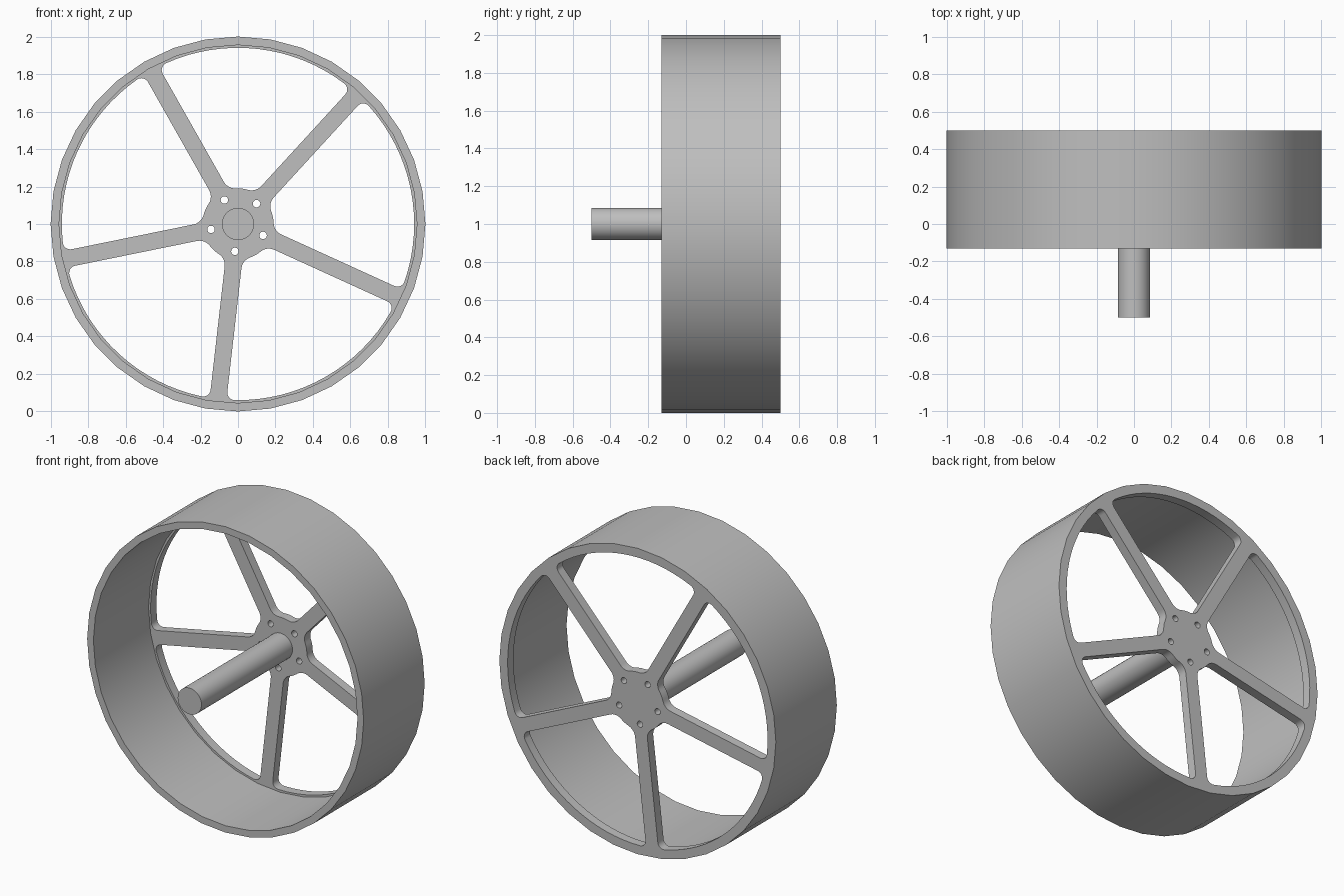
import bpy, bmesh
from math import sin, cos, asin, pi, radians
from mathutils import Vector, Matrix

cube = bpy.data.objects.get("Cube")
if cube:
    bpy.data.objects.remove(cube)

CENTRE = Vector((0, 0, 1))
R_RIM, R_WALL, R_OPEN, R_HUB = 1.0, 0.955, 0.94, 0.19
Y_FRONT, Y_BACK, PLATE = -0.13, 0.5, 0.06
SPOKES, HALF_SPOKE, FIRST = 5, 0.045, radians(47.5)
SIDES = 36

grey = bpy.data.materials.new("plain grey")
grey.use_nodes = True
colour = (0.52, 0.52, 0.52, 1)
grey.diffuse_color = colour
grey.node_tree.nodes["Principled BSDF"].inputs["Base Color"].default_value = colour


def finish(obj):
    obj.data.materials.append(grey)
    bpy.ops.object.select_all(action='DESELECT')
    obj.select_set(True)
    bpy.context.view_layer.objects.active = obj
    bpy.ops.object.shade_smooth_by_angle(angle=radians(30))


def add_mesh(name, bm):
    bmesh.ops.recalc_face_normals(bm, faces=bm.faces)
    mesh = bpy.data.meshes.new(name)
    bm.to_mesh(mesh)
    bm.free()
    obj = bpy.data.objects.new(name, mesh)
    bpy.context.collection.objects.link(obj)
    obj.location = CENTRE
    finish(obj)


def polar(r, a):
    return Vector((r * cos(a), r * sin(a)))


def arc(centre, r, start, end, steps):
    return [centre + polar(r, start + (end - start) * i / steps) for i in range(steps + 1)]


def circle(centre, r, sides):
    return arc(centre, r, 0, 2 * pi, sides)[:-1]


def window(middle, f_out=0.04, f_hub=0.07):
    """Opening between two spokes with rounded corners."""
    half = pi / SPOKES
    normal = half + pi / 2
    a = half - asin((HALF_SPOKE + f_out) / (R_OPEN - f_out))
    b = half - asin((HALF_SPOKE + f_hub) / (R_HUB + f_hub))
    side = arc(Vector((0, 0)), R_OPEN, 0, a, 8)
    side += arc(polar(R_OPEN - f_out, a), f_out, a, normal, 6)[1:]
    side += arc(polar(R_HUB + f_hub, b), f_hub, normal, b + pi, 6)
    side += arc(Vector((0, 0)), R_HUB, b, 0, 3)[1:]
    mirrored = [Vector((p.x, -p.y)) for p in side[-2:0:-1]]
    return [Matrix.Rotation(middle, 2) @ p for p in side + mirrored]


# Rim: rectangular section spun around the axle
bm = bmesh.new()
section = [(R_RIM, Y_FRONT), (R_RIM, Y_BACK), (R_WALL, Y_BACK), (R_WALL, Y_FRONT)]
verts = [bm.verts.new((r, y, 0)) for r, y in section]
edges = [bm.edges.new((verts[i], verts[i - 1])) for i in range(4)]
bmesh.ops.spin(bm, geom=verts + edges, cent=(0, 0, 0), axis=(0, 1, 0),
               angle=2 * pi, steps=SIDES, use_merge=True)
bmesh.ops.remove_doubles(bm, verts=bm.verts, dist=0.0001)
add_mesh("rim", bm)

# Spoked plate: disc outline with windows and bolt holes, extruded
outlines = [circle(Vector((0, 0)), R_WALL, SIDES)]
for i in range(SPOKES):
    angle = FIRST + i * 2 * pi / SPOKES
    outlines.append(window(angle + pi / SPOKES))
    outlines.append(circle(polar(0.147, angle), 0.02, 16))
curve = bpy.data.curves.new("spoked_plate", 'CURVE')
curve.dimensions = '2D'
curve.fill_mode = 'BOTH'
curve.extrude = PLATE / 2
for points in outlines:
    spline = curve.splines.new('POLY')
    spline.points.add(len(points) - 1)
    for target, p in zip(spline.points, points):
        target.co = (p.x, p.y, 0, 1)
    spline.use_cyclic_u = True
plate = bpy.data.objects.new("spoked_plate", curve)
bpy.context.collection.objects.link(plate)
plate.rotation_euler.x = pi / 2
plate.location = CENTRE + Vector((0, Y_BACK - PLATE / 2, 0))
bpy.context.view_layer.objects.active = plate
plate.select_set(True)
bpy.ops.object.convert(target='MESH')
plate = bpy.context.view_layer.objects.active
bm = bmesh.new()
bm.from_mesh(plate.data)
bmesh.ops.remove_doubles(bm, verts=bm.verts, dist=0.0001)
bmesh.ops.recalc_face_normals(bm, faces=bm.faces)
bm.to_mesh(plate.data)
bm.free()
finish(plate)

# Axle: solid rod from the plate out past the rim
bm = bmesh.new()
y_tip, y_root = -0.5, Y_BACK - PLATE
bmesh.ops.create_cone(bm, cap_ends=True, segments=32, radius1=0.086, radius2=0.086,
                      depth=y_root - y_tip)
bmesh.ops.rotate(bm, verts=bm.verts, matrix=Matrix.Rotation(pi / 2, 3, 'X'))
bmesh.ops.translate(bm, verts=bm.verts, vec=(0, (y_tip + y_root) / 2, 0))
add_mesh("axle", bm)
